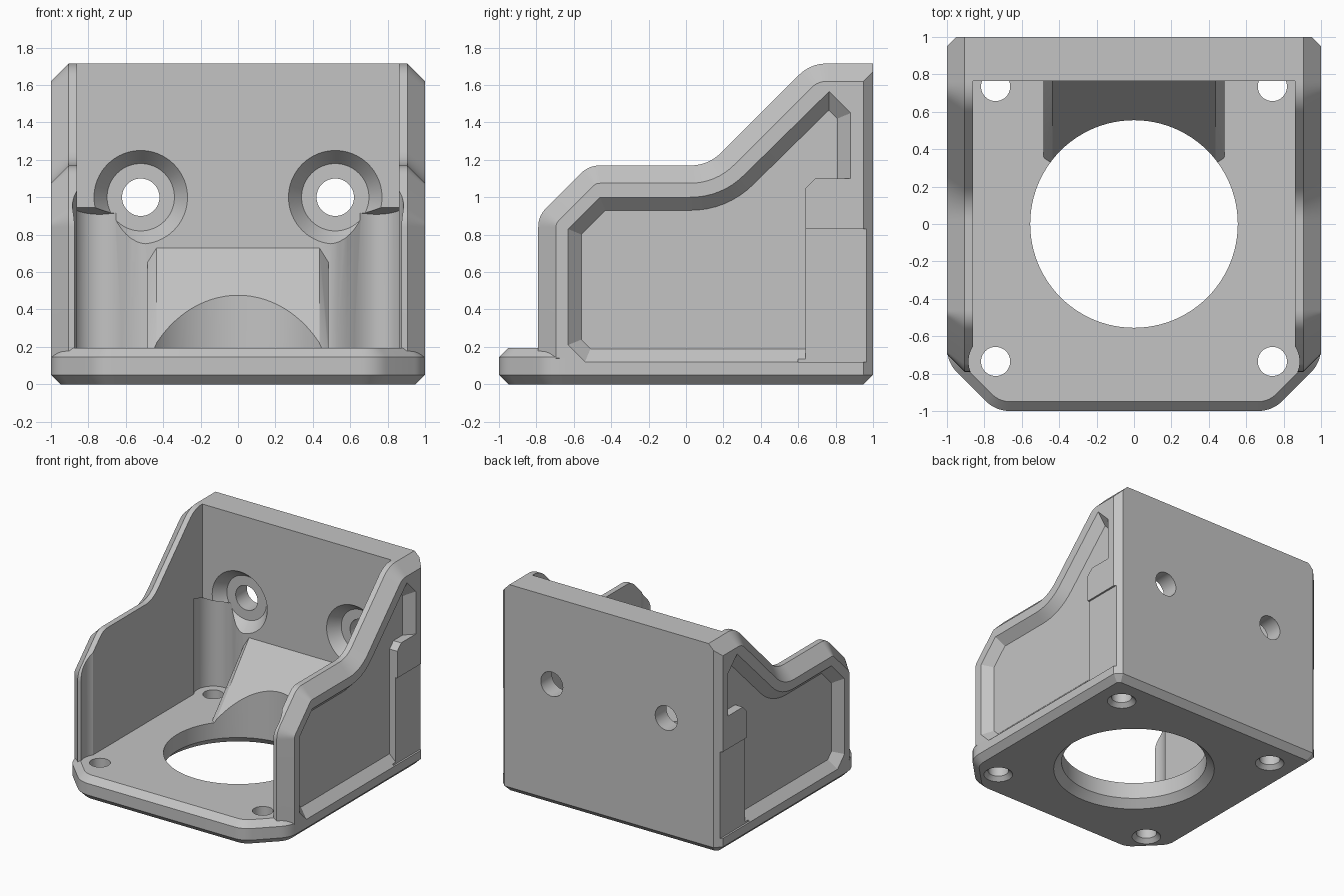
import bpy
import bmesh
from math import sin, cos, pi, radians
from mathutils import Vector

if "Cube" in bpy.data.objects:
    bpy.data.objects.remove(bpy.data.objects["Cube"], do_unlink=True)

grey = bpy.data.materials.new("light grey plastic")
grey.use_nodes = True
grey.diffuse_color = (0.55, 0.55, 0.55, 1)
grey.node_tree.nodes["Principled BSDF"].inputs["Base Color"].default_value = (0.55, 0.55, 0.55, 1)


def finish(name, bm):
    bmesh.ops.recalc_face_normals(bm, faces=bm.faces)
    mesh = bpy.data.meshes.new(name)
    bm.to_mesh(mesh)
    bm.free()
    mesh.materials.append(grey)
    obj = bpy.data.objects.new(name, mesh)
    bpy.context.collection.objects.link(obj)
    return obj


def loft(name, loops):
    """Solid through matching closed loops, capped at both ends."""
    bm = bmesh.new()
    rings = [[bm.verts.new(p) for p in loop] for loop in loops]
    n = len(rings[0])
    for a, b in zip(rings, rings[1:]):
        for i in range(n):
            j = (i + 1) % n
            bm.faces.new((a[i], a[j], b[j], b[i]))
    bm.faces.new(rings[0])
    bm.faces.new(rings[-1])
    return finish(name, bm)


def hull(name, points):
    bm = bmesh.new()
    for p in points:
        bm.verts.new(p)
    bmesh.ops.convex_hull(bm, input=bm.verts)
    bmesh.ops.dissolve_limit(bm, angle_limit=radians(1), verts=bm.verts, edges=bm.edges)
    return finish(name, bm)


def box(name, xs, ys, zs):
    return hull(name, [(x, y, z) for x in xs for y in ys for z in zs])


def turned(name, profile, place, n=64):
    """Round solid from (radius, height) pairs."""
    return loft(name, [[place(r * cos(2 * pi * i / n), r * sin(2 * pi * i / n), h)
                        for i in range(n)] for r, h in profile])


def rounded(corners, steps=8):
    """Round each (u, v, tangent length) corner of a polygon."""
    out = []
    for i, (u, v, t) in enumerate(corners):
        p = Vector((u, v))
        if not t:
            out.append(p)
            continue
        a = p + (Vector(corners[i - 1][:2]) - p).normalized() * t
        b = p + (Vector(corners[(i + 1) % len(corners)][:2]) - p).normalized() * t
        for k in range(steps + 1):
            s = k / steps
            out.append(a * (1 - s) ** 2 + p * 2 * s * (1 - s) + b * s ** 2)
    return out


def inset(poly, d):
    """Move the edges of a counter-clockwise polygon inwards by d."""
    out = []
    for i, p in enumerate(poly):
        e = (p - poly[i - 1]).normalized()
        f = (poly[(i + 1) % len(poly)] - p).normalized()
        n1, n2 = Vector((-e.y, e.x)), Vector((-f.y, f.x))
        out.append(p + (n1 + n2) * d / (1 + n1.dot(n2)))
    return out


def combine(target, tool, operation):
    mod = target.modifiers.new(operation, "BOOLEAN")
    mod.operation = operation
    mod.solver = "EXACT"
    mod.object = tool
    bpy.context.view_layer.objects.active = target
    bpy.ops.object.modifier_apply(modifier=mod.name)
    bpy.data.objects.remove(tool, do_unlink=True)


def at_height(poly, z):
    return [(p.x, p.y, z) for p in poly]


def at_side(poly, x):
    return [(x, p.x, p.y) for p in poly]


# base plate with clipped front corners and chamfered rims
plan = rounded([(-0.74, -1, 0.08), (0.74, -1, 0.08), (1, -0.74, 0.08), (1, 0.95, 0),
                (0.95, 1, 0), (-0.95, 1, 0), (-1, 0.95, 0), (-1, -0.74, 0.08)])
rim = inset(plan, 0.05)
body = loft("motor_bracket", [at_height(rim, 0), at_height(plan, 0.05),
                              at_height(plan, 0.145), at_height(rim, 0.195)])

# back wall with chamfered top and rear corners
back = [(s * x, y, z) for s in (-1, 1) for x, y, z in (
    (1, 0.765, 0.1), (1, 0.95, 0.1), (0.95, 1, 0.1), (1, 0.765, 1.62), (1, 0.95, 1.62),
    (0.95, 1, 1.67), (0.905, 0.765, 1.715), (0.905, 1, 1.715))]
combine(body, hull("back_wall", back), "UNION")

# sloping side walls with a wide outer chamfer
wall = rounded([(-0.79, 0.045, 0), (0.95, 0.045, 0), (0.95, 1.715, 0), (0.665, 1.715, 0.09),
                (0.12, 1.17, 0.1), (-0.52, 1.17, 0.06), (-0.79, 0.90, 0.06)])
for s in (-1, 1):
    combine(body, loft("side_wall", [at_side(wall, s * 0.86), at_side(wall, s * 0.905),
                                     at_side(inset(wall, 0.095), s)]), "UNION")

# central sloped gusset with chamfered sides
gusset = [(s * x, y, z - drop) for s in (-1, 1) for x, drop in ((0.435, 0), (0.485, 0.08))
          for y, z in ((0.8, 0.73), (0.765, 0.73), (0.277, 0.14), (0.8, 0.14))]
combine(body, hull("gusset", [(x, y, max(z, 0.1)) for x, y, z in gusset]), "UNION")

# large centre opening, chamfered underneath
combine(body, turned("centre_opening", [(0.665, -0.05), (0.555, 0.06), (0.555, 0.74)],
                     lambda a, b, h: (a, b, h), 96), "DIFFERENCE")

panel = rounded([(-0.54, 0.12, 0), (0.88, 0.12, 0), (0.88, 1.45, 0), (0.765, 1.565, 0),
                 (0.19, 1.0, 0.17), (-0.46, 1.0, 0), (-0.63, 0.83, 0), (-0.63, 0.21, 0)])
rib = [(0.64, 0), (0.64, 1.05), (0.69, 1.10), (1.2, 1.10), (1.2, 0)]

for s in (-1, 1):
    # recessed side panel, leaving a rib beside the back wall
    pocket = loft("side_panel", [at_side(inset(panel, -0.05), s * 1.05),
                                 at_side(inset(panel, 0.07), s * 0.93)])
    keep = hull("rib", [(s * x, y, z) for x in (0.8, 1.2) for y, z in rib])
    combine(pocket, keep, "DIFFERENCE")
    combine(body, pocket, "DIFFERENCE")
    combine(body, box("rib_relief", (s * 0.985, s * 1.1), (0.6, 1.1), (0.12, 0.83)), "DIFFERENCE")

    # rear screw clearance with a sloped ceiling
    arc = [(0.74 + 0.145 * cos(radians(d)), 0.735 + 0.145 * sin(radians(d)))
           for d in range(-60, 101, 8)]
    arc += [(0.66, 0.86), (0.62, 0.83), (0.58, 0.80), (0.53, 0.775), (0.49, 0.763), (0.49, 0.70)]
    combine(body, loft("rear_clearance", [
        [(s * x, y, 0.195) for x, y in arc],
        [(s * x, y, 0.98 - 0.31 * (y - 0.65)) for x, y in arc]]), "DIFFERENCE")

    # front screw clearance scooped from the side wall
    combine(body, turned("front_clearance", [(0.145, 0.195), (0.145, 1.25)],
                         lambda a, b, h: (s * 0.74 + a, b - 0.735, h)), "DIFFERENCE")

    # base screw holes
    for y in (-0.735, 0.735):
        combine(body, turned("base_hole", [(0.13, -0.02), (0.078, 0.032), (0.078, 0.3)],
                             lambda a, b, h: (s * 0.74 + a, y + b, h), 40), "DIFFERENCE")

    # countersunk mounting holes in the back wall
    combine(body, turned("mounting_hole", [(0.289, 0.715), (0.18, 0.855), (0.1, 0.855), (0.1, 1.1)],
                         lambda a, b, h: (s * 0.52 + a, h, 1.0 + b)), "DIFFERENCE")

# smooth curved faces, keep chamfers crisp
bpy.ops.object.select_all(action="DESELECT")
body.select_set(True)
bpy.context.view_layer.objects.active = body
bpy.ops.object.shade_smooth_by_angle(angle=radians(25))
